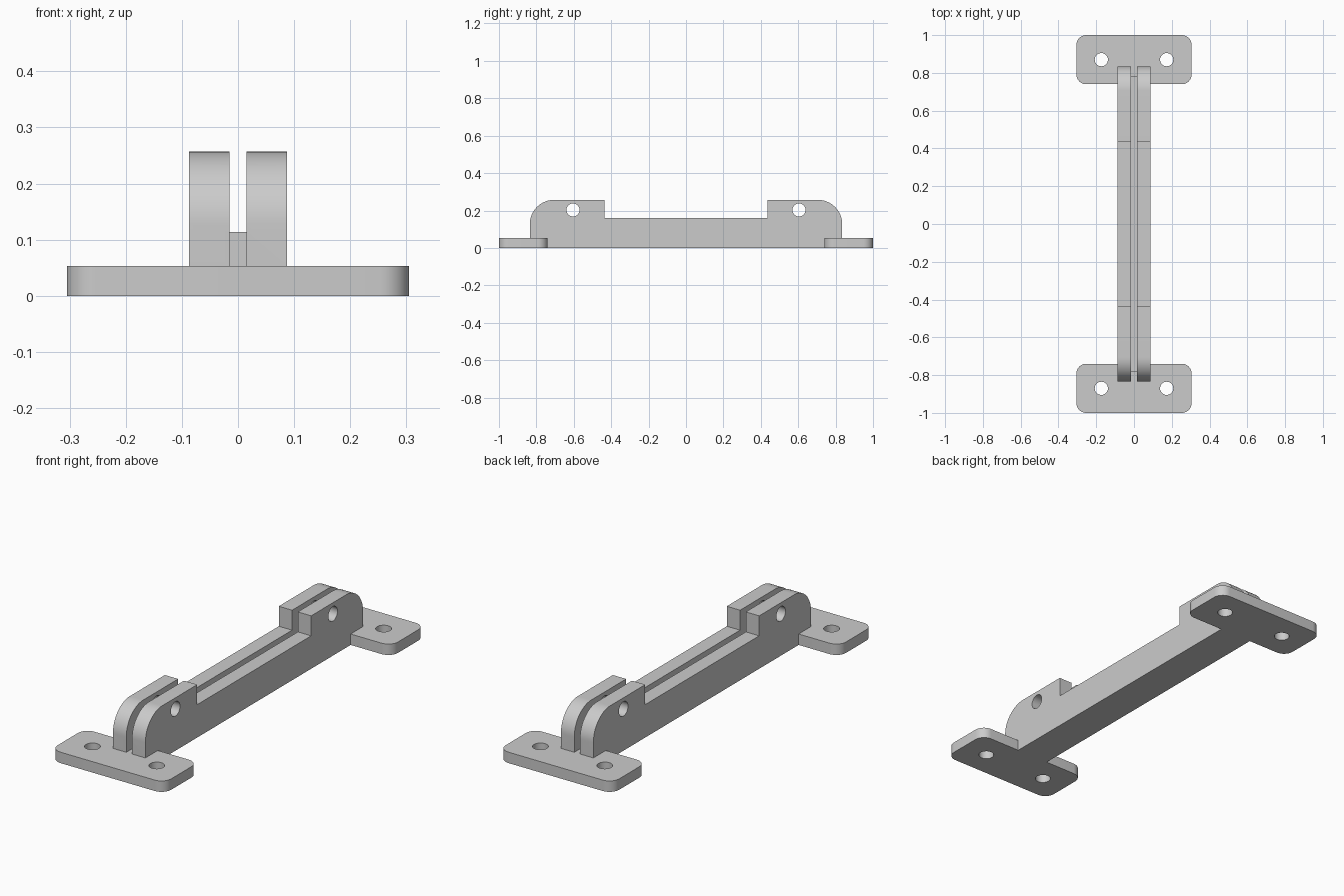
import bpy, bmesh, math
from mathutils import Matrix

if "Cube" in bpy.data.objects:
    bpy.data.objects.remove(bpy.data.objects["Cube"])

grey = bpy.data.materials.new("plain grey")
grey.diffuse_color = (0.6, 0.6, 0.6, 1)
grey.use_nodes = True
grey.node_tree.nodes["Principled BSDF"].inputs["Base Color"].default_value = grey.diffuse_color


def arc(cx, cy, r, a0, a1, n):
    """Points on an arc, angles in degrees."""
    return [(cx + r * math.cos(math.radians(a0 + (a1 - a0) * i / n)),
             cy + r * math.sin(math.radians(a0 + (a1 - a0) * i / n))) for i in range(n + 1)]


def prism(name, outline, to_3d, depth_vec):
    """Extrude a closed 2D outline into a solid."""
    bm = bmesh.new()
    face = bm.faces.new([bm.verts.new(to_3d(*p)) for p in outline])
    ext = bmesh.ops.extrude_face_region(bm, geom=[face])
    bmesh.ops.translate(bm, vec=depth_vec,
                        verts=[v for v in ext["geom"] if isinstance(v, bmesh.types.BMVert)])
    bmesh.ops.recalc_face_normals(bm, faces=bm.faces)
    mesh = bpy.data.meshes.new(name)
    bm.to_mesh(mesh)
    bm.free()
    mesh.materials.append(grey)
    obj = bpy.data.objects.new(name, mesh)
    bpy.context.collection.objects.link(obj)
    return obj


def box(name, x0, x1, y0, y1, z0, z1):
    return prism(name, [(x0, y0), (x1, y0), (x1, y1), (x0, y1)],
                 lambda x, y: (x, y, z0), (0, 0, z1 - z0))


def combine(target, tool, operation):
    """Apply a boolean and remove the tool object."""
    mod = target.modifiers.new(operation, 'BOOLEAN')
    mod.operation, mod.solver, mod.object = operation, 'EXACT', tool
    bpy.context.view_layer.objects.active = target
    bpy.ops.object.modifier_apply(modifier=mod.name)
    bpy.data.objects.remove(tool)


# Long bar: raised rounded lugs at both ends, lower rail between
W, L, H, R, RAIL, STEP = 0.087, 0.835, 0.257, 0.13, 0.16, 0.437
half = [(L, 0)] + arc(L - R, H - R, R, 0, 90, 20) + [(STEP, H), (STEP, RAIL)]
outline = half + [(-y, z) for y, z in reversed(half)]
bar = prism("bar_with_lugs", outline, lambda y, z: (-W, y, z), (2 * W, 0, 0))

# Central slot, open deeper at each end, and cross holes through the lugs
combine(bar, box("slot", -0.0155, 0.0155, -1, 1, 0.114, 0.4), 'DIFFERENCE')
for s in (-1, 1):
    y0, y1 = sorted((s * 0.78, s * 1.0))
    combine(bar, box("slot_end", -0.0155, 0.0155, y0, y1, 0.04, 0.3), 'DIFFERENCE')
    hole = prism("pin_hole", arc(s * 0.604, 0.203, 0.035, 0, 360, 32)[:-1],
                 lambda y, z: (-0.2, y, z), (0.4, 0, 0))
    combine(bar, hole, 'DIFFERENCE')

# Rounded mounting plates with two screw holes each
PX, PY, T, C = 0.305, 0.13, 0.053, 0.052
for s in (-1, 1):
    cy = s * 0.87
    corners = []
    for i, (sx, sy) in enumerate(((1, 1), (-1, 1), (-1, -1), (1, -1))):
        corners += arc(sx * (PX - C), cy + sy * (PY - C), C, 90 * i, 90 * i + 90, 10)
    plate = prism("mounting_plate", corners, lambda x, y: (x, y, 0), (0, 0, T))
    for sx in (-1, 1):
        hole = prism("screw_hole", arc(sx * 0.173, cy, 0.035, 0, 360, 32)[:-1],
                     lambda x, y: (x, y, -0.1), (0, 0, 0.3))
        combine(plate, hole, 'DIFFERENCE')
    combine(bar, plate, 'UNION')

# Smooth rounds, crisp edges
bar.name = "slotted_bracket"
bpy.ops.object.select_all(action='DESELECT')
bar.select_set(True)
bpy.context.view_layer.objects.active = bar
bpy.ops.object.shade_smooth_by_angle(angle=math.radians(30))
